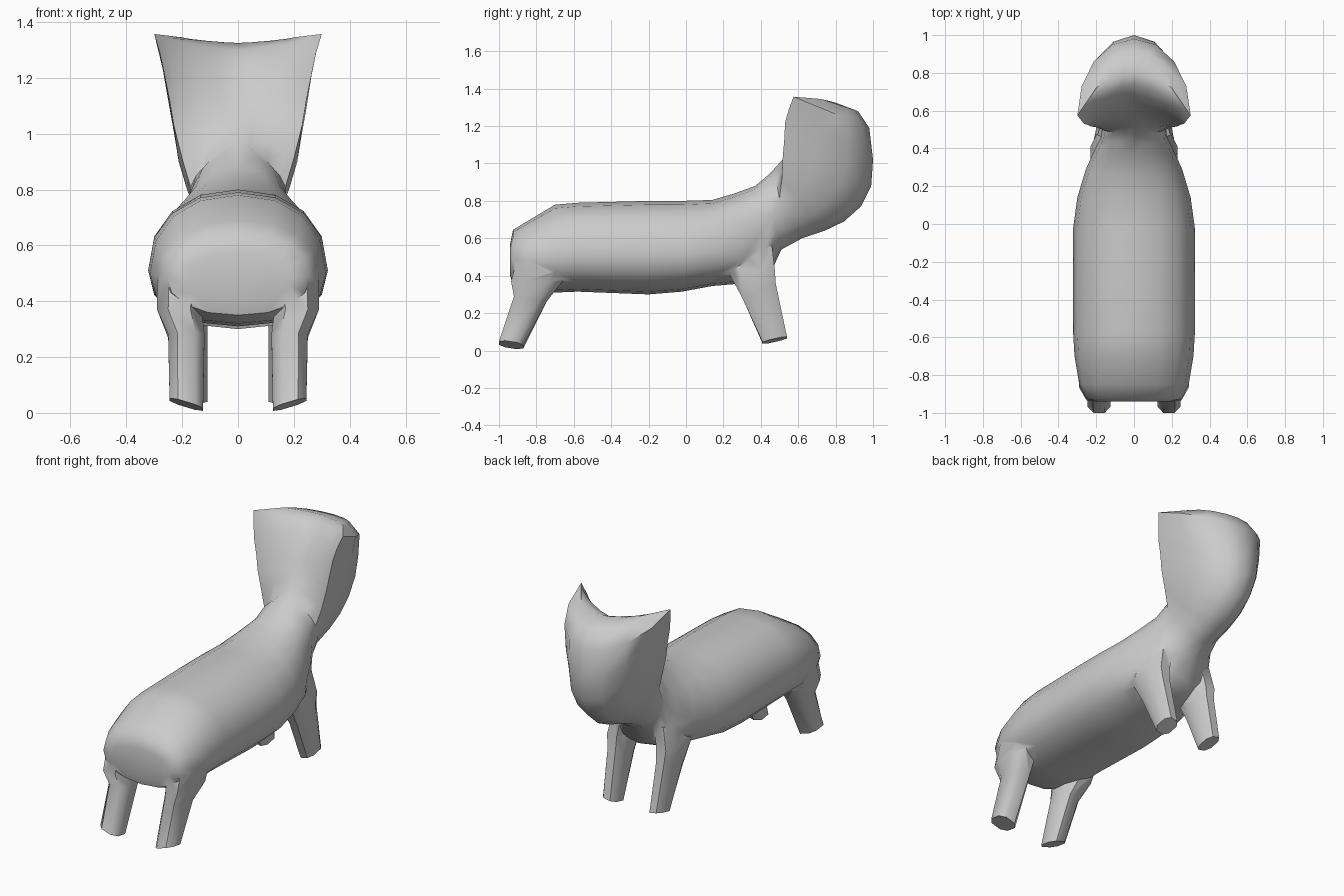
import bpy, bmesh, math

if "Cube" in bpy.data.objects:
    bpy.data.objects.remove(bpy.data.objects["Cube"])

grey = bpy.data.materials.new("soft grey")
grey.diffuse_color = (0.6, 0.6, 0.6, 1)
grey.use_nodes = True
grey.node_tree.nodes["Principled BSDF"].inputs["Base Color"].default_value = grey.diffuse_color


def loft(name, rings):
    """Skin a list of equal-length closed rings and cap both ends."""
    bm = bmesh.new()
    rows = [[bm.verts.new(p) for p in ring] for ring in rings]
    n = len(rows[0])
    for a, b in zip(rows, rows[1:]):
        for i in range(n):
            j = (i + 1) % n
            bm.faces.new((a[i], a[j], b[j], b[i]))
    for row in (rows[0], rows[-1]):
        bm.faces.new(row)
    bmesh.ops.triangulate(bm, faces=[f for f in bm.faces if len(f.verts) > 4])
    bmesh.ops.recalc_face_normals(bm, faces=bm.faces)
    me = bpy.data.meshes.new(name)
    bm.to_mesh(me)
    bm.free()
    me.materials.append(grey)
    ob = bpy.data.objects.new(name, me)
    bpy.context.collection.objects.link(ob)
    return ob


def body_ring(back, wide, front, e_back=0.9, e_front=0.9, seg=4):
    """Symmetric ring through a back, a widest and a front point.
    Exponent 1 gives an ellipse, 2 a straight line."""
    x, wy, wz = wide
    half = []
    for i in range(2 * seg + 1):
        a = math.pi / 2 * i / seg
        end, e = (back, e_back) if i <= seg else (front, e_front)
        c = abs(math.cos(a)) ** e if i != seg else 0
        s = abs(math.sin(a)) ** e if 0 < i < 2 * seg else 0
        half.append((x * s, wy + (end[0] - wy) * c, wz + (end[1] - wz) * c))
    return half + [(-px, py, pz) for px, py, pz in half[-2:0:-1]]


def leg_ring(x0, x1, y0, y1, z, sx=0, sy=0):
    """Rounded-box ring with an optional tilt."""
    cx, cy, hx, hy = (x0 + x1) / 2, (y0 + y1) / 2, (x1 - x0) / 2, (y1 - y0) / 2
    pts = []
    for u, v in ((1, .5), (.5, 1), (-.5, 1), (-1, .5),
                 (-1, -.5), (-.5, -1), (.5, -1), (1, -.5)):
        pts.append((cx + u * hx, cy + v * hy, z + sx * u * hx + sy * v * hy))
    return pts


# Trunk: y, top z, bottom z, half width, height of widest point
trunk = [(-.94, .57, .40, .20, .49), (-.925, .645, .35, .255, .49),
         (-.85, .69, .32, .29, .49), (-.70, .78, .31, .315, .50),
         (-.58, .79, .315, .322, .51), (-.2, .80, .30, .322, .51),
         (-.02, .80, .315, .322, .51), (.14, .805, .345, .30, .53)]
rings = [body_ring((y, t), (w, y, m), (y, b)) for y, t, b, w, m in trunk]
# Neck: back point, widest point, front point
rings += [body_ring(*r) for r in (
    ((.26, .84), (.255, .29, .57), (.32, .36)),
    ((.37, .88), (.205, .40, .63), (.455, .42)),
    ((.43, .93), (.175, .46, .72), (.51, .54)))]
# Head: flat back, domed face, rims rising into pointed ears
rings += [body_ring(*r, 1.5, 1.0) for r in (
    ((.47, .97), (.17, .50, .81), (.62, .60)),
    ((.515, 1.02), (.20, .512, .91), (.74, .64)),
    ((.56, 1.07), (.23, .517, 1.03), (.845, .69)),
    ((.60, 1.13), (.245, .525, 1.12), (.935, .77)),
    ((.64, 1.19), (.265, .53, 1.22), (.99, .88)),
    ((.69, 1.25), (.28, .55, 1.29), (1.0, 1.02)),
    ((.74, 1.30), (.30, .575, 1.357), (.98, 1.19)),
    ((.80, 1.325), (.20, .72, 1.345), (.92, 1.28)))]
body = loft("body", rings)

# Legs: foot to hip
rear = [(.125, .245, -1.0, -.87, .03, .3, -.15),
        (.12, .25, -.92, -.745, .275, 0, -.15),
        (.13, .29, -.935, -.66, .37), (.12, .29, -.9, -.6, .5)]
fore = [(.11, .20, .41, .54, .055, .2, .22),
        (.11, .215, .30, .48, .32, 0, .4),
        (.10, .23, .22, .475, .43), (.08, .20, .2, .46, .56)]
for kind, spec in (("rear", rear), ("front", fore)):
    for side, s in (("right", 1), ("left", -1)):
        ring_pts = [[(s * x, y, z) for x, y, z in leg_ring(*r)] for r in spec]
        leg = loft(f"{kind}_leg_{side}", ring_pts)
        # Merge the leg into the body
        mod = body.modifiers.new("join_leg", 'BOOLEAN')
        mod.operation, mod.solver, mod.object = 'UNION', 'EXACT', leg
        bpy.context.view_layer.objects.active = body
        bpy.ops.object.modifier_apply(modifier=mod.name)
        bpy.data.objects.remove(leg)

bpy.ops.object.select_all(action='DESELECT')
body.select_set(True)
bpy.context.view_layer.objects.active = body
bpy.ops.object.shade_smooth_by_angle(angle=math.radians(50))
